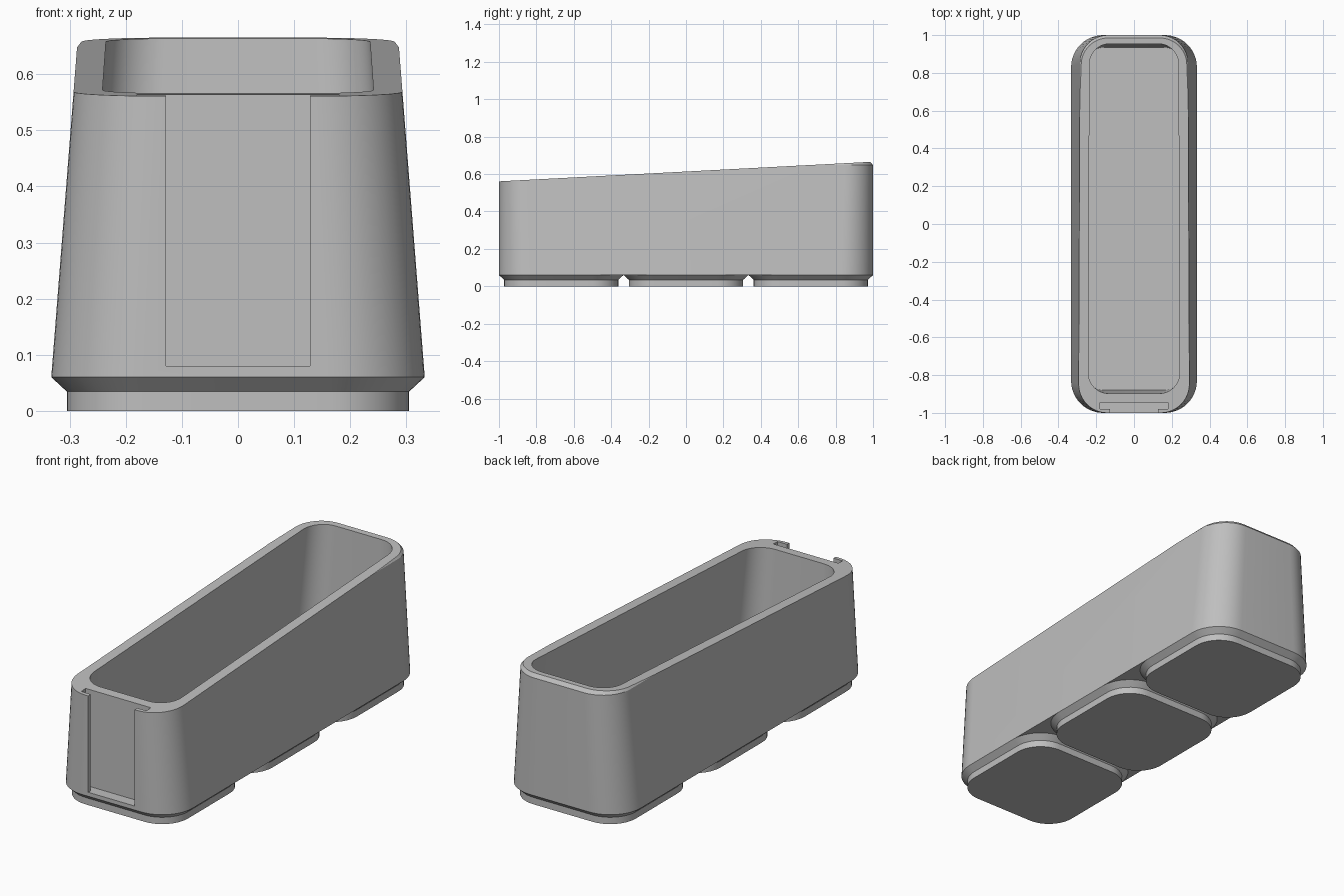
import bpy, bmesh, math
from mathutils import Vector

cube = bpy.data.objects.get("Cube")
if cube:
    bpy.data.objects.remove(cube, do_unlink=True)

grey = bpy.data.materials.new("plain grey")
grey.use_nodes = True
colour = (0.52, 0.52, 0.52, 1)
grey.diffuse_color = colour
grey.node_tree.nodes["Principled BSDF"].inputs["Base Color"].default_value = colour


def ring(bm, z, hx, y0, y1, r, steps=12):
    """Rounded rectangle of vertices at height z."""
    verts = []
    corners = [(hx - r, y1 - r), (r - hx, y1 - r), (r - hx, y0 + r), (hx - r, y0 + r)]
    for q, (cx, cy) in enumerate(corners):
        for i in range(steps + 1):
            a = math.pi / 2 * (q + i / steps)
            verts.append(bm.verts.new((cx + r * math.cos(a), cy + r * math.sin(a), z)))
    return verts


def make_object(name, bm):
    bmesh.ops.recalc_face_normals(bm, faces=bm.faces)
    mesh = bpy.data.meshes.new(name)
    bm.to_mesh(mesh)
    bm.free()
    mesh.materials.append(grey)
    ob = bpy.data.objects.new(name, mesh)
    bpy.context.collection.objects.link(ob)
    return ob


def loft(sections, top=True):
    bm = bmesh.new()
    rings = [ring(bm, *s) for s in sections]
    for a, b in zip(rings, rings[1:]):
        n = len(a)
        for i in range(n):
            j = (i + 1) % n
            bm.faces.new((a[i], a[j], b[j], b[i]))
    bm.faces.new(rings[0])
    if top:
        bm.faces.new(rings[-1])
    return bm


def box(name, x, y0, y1, z0, z1):
    bm = bmesh.new()
    bmesh.ops.create_cube(bm, size=1)
    for v in bm.verts:
        v.co = Vector((x * 2 * v.co.x, y0 + (y1 - y0) * (v.co.y + 0.5),
                       z0 + (z1 - z0) * (v.co.z + 0.5)))
    return make_object(name, bm)


def cut(target, cutter):
    cutter.hide_render = True
    mod = target.modifiers.new("cut", "BOOLEAN")
    mod.operation, mod.solver, mod.object = "DIFFERENCE", "EXACT", cutter
    bpy.context.view_layer.objects.active = target
    bpy.ops.object.modifier_apply(modifier=mod.name)
    bpy.data.objects.remove(cutter, do_unlink=True)


# Tapered body with chamfered top edge and sloping rim
bm = loft([(0.06, 0.333, -1, 1, 0.17),
           (0.648, 0.287, -1, 1, 0.15),
           (0.666, 0.273, -0.984, 0.984, 0.136)])
bmesh.ops.bisect_plane(bm, geom=bm.verts[:] + bm.edges[:] + bm.faces[:],
                       plane_co=(0, -1, 0.561), plane_no=(0, -0.0525, 1),
                       clear_outer=True)
bmesh.ops.holes_fill(bm, edges=[e for e in bm.edges if e.is_boundary], sides=0)
body = make_object("bin_body", bm)

# Hollow interior, its long walls parallel to the outside
cut(body, loft_ob := make_object("cavity_cutter", loft([
    (0.085, 0.276, -0.88, 0.935, 0.12),
    (0.75, 0.229, -0.904, 0.957, 0.105)])))

# Slide-in label slot: wide pocket behind a narrower window
cut(body, box("slot_cutter", 0.18, -0.98, -0.945, 0.08, 0.8))
cut(body, box("window_cutter", 0.128, -1.1, -0.97, 0.08, 0.8))

# Three stepped feet
parts = [body]
for name, cy in (("front_foot", -0.667), ("middle_foot", 0), ("back_foot", 0.667)):
    sections = [(z, h, cy - h, cy + h, r) for z, h, r in
                ((0, 0.305, 0.142), (0.034, 0.305, 0.142), (0.06, 0.333, 0.17))]
    parts.append(make_object(name, loft(sections, top=False)))

# Smooth curved walls, crisp edges
bpy.ops.object.select_all(action="DESELECT")
for ob in parts:
    ob.select_set(True)
bpy.context.view_layer.objects.active = body
bpy.ops.object.shade_smooth_by_angle(angle=math.radians(25))
